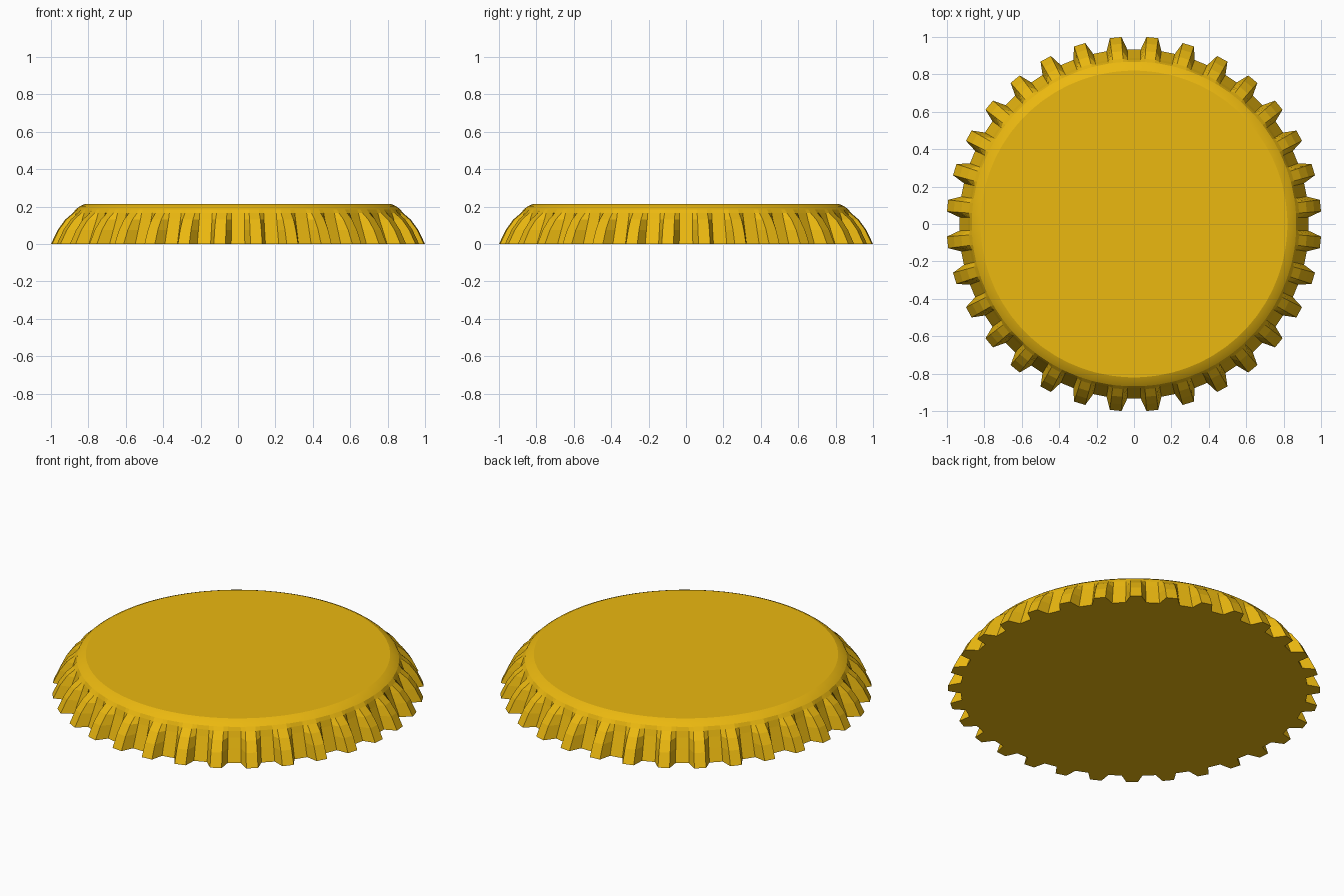
import bpy, bmesh
from math import cos, sin, pi, radians

if "Cube" in bpy.data.objects:
    bpy.data.objects.remove(bpy.data.objects["Cube"])

TEETH = 32
# rings from bottom to top: height, crest radius, groove radius
RINGS = [(0.0, 1.002, 0.935), (0.075, 0.966, 0.908), (0.13, 0.926, 0.888),
         (0.165, 0.885, 0.877), (0.185, 0.868, 0.868), (0.202, 0.845, 0.845),
         (0.213, 0.82, 0.82)]
# one flute: angle within the tooth pitch, and whether it lies on the crest
FLUTE = [(-1.8, True), (1.8, True), (3.4, False), (7.85, False)]


def ring(bm, z, crest, groove):
    verts = []
    for i in range(TEETH):
        for offset, on_crest in FLUTE:
            a = (i + 0.5) * 2 * pi / TEETH + radians(offset)
            r = crest if on_crest else groove
            verts.append(bm.verts.new((r * cos(a), r * sin(a), z)))
    return verts


# crimped skirt, rounded shoulder and flat lid as one solid
bm = bmesh.new()
rings = [ring(bm, *r) for r in RINGS]
n = len(rings[0])
for level, (low, high) in enumerate(zip(rings, rings[1:])):
    for i in range(n):
        j = (i + 1) % n
        face = bm.faces.new((low[i], low[j], high[j], high[i]))
        face.smooth = level >= 4
bm.faces.new(rings[0][::-1])
bm.faces.new(rings[-1])
for e in bm.edges:
    e.smooth = e.calc_face_angle(0) < radians(20)

mesh = bpy.data.meshes.new("crimped_cap")
bm.to_mesh(mesh)
bm.free()
cap = bpy.data.objects.new("crimped_cap", mesh)
bpy.context.collection.objects.link(cap)

# golden yellow paint
gold = bpy.data.materials.new("gold_paint")
gold.diffuse_color = (0.83, 0.48, 0.005, 1)
gold.use_nodes = True
gold.node_tree.nodes["Principled BSDF"].inputs["Base Color"].default_value = gold.diffuse_color
mesh.materials.append(gold)
